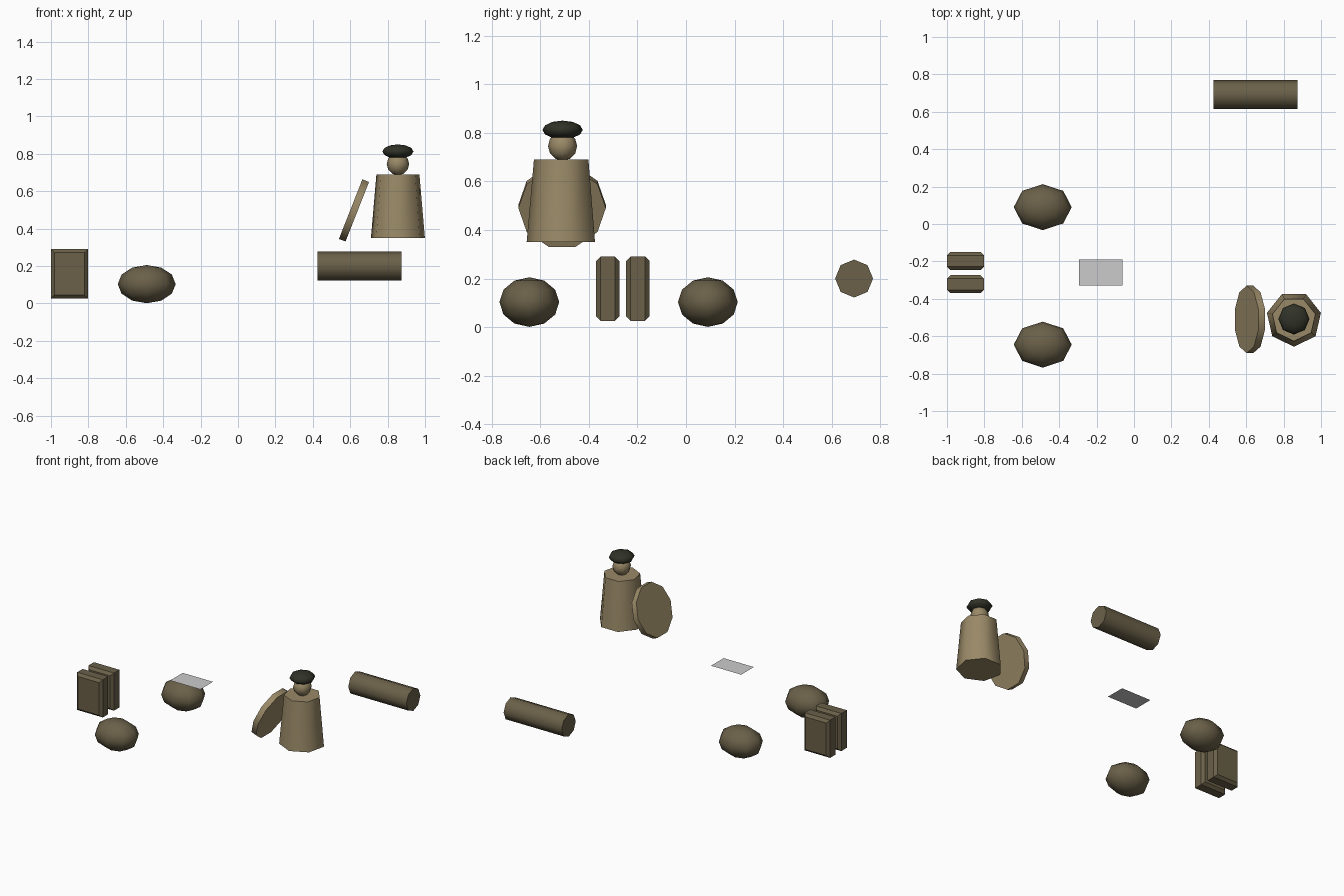
import bpy, bmesh
from math import sin, cos, pi, radians
from mathutils import Matrix

cube = bpy.data.objects.get("Cube")
if cube:
    bpy.data.objects.remove(cube, do_unlink=True)


def material(name, r, g, b):
    m = bpy.data.materials.new(name)
    m.use_nodes = True
    m.diffuse_color = (r, g, b, 1)
    m.node_tree.nodes["Principled BSDF"].inputs["Base Color"].default_value = (r, g, b, 1)
    return m


tan = material("tan cloth", 0.32, 0.25, 0.135)
drab = material("olive drab", 0.145, 0.118, 0.066)
dark = material("dark green", 0.030, 0.031, 0.020)
grey = material("light grey", 0.6, 0.6, 0.6)


def add(name, bm, mat, place, smooth=True):
    bmesh.ops.recalc_face_normals(bm, faces=bm.faces)
    mesh = bpy.data.meshes.new(name)
    bm.to_mesh(mesh)
    bm.free()
    mesh.materials.append(mat)
    ob = bpy.data.objects.new(name, mesh)
    bpy.context.collection.objects.link(ob)
    ob.matrix_world = place
    if smooth:
        bpy.ops.object.select_all(action="DESELECT")
        ob.select_set(True)
        bpy.context.view_layer.objects.active = ob
        bpy.ops.object.shade_smooth_by_angle(angle=radians(65))
    return ob


def loft(rings):
    """Closed solid through rings of points, with flat end caps."""
    bm = bmesh.new()
    loops = [[bm.verts.new(p) for p in ring] for ring in rings]
    n = len(loops[0])
    for a, b in zip(loops, loops[1:]):
        for i in range(n):
            j = (i + 1) % n
            bm.faces.new((a[i], a[j], b[j], b[i]))
    bm.faces.new(loops[0])
    bm.faces.new(loops[-1])
    return bm


def polygon(n, radius, z):
    """Ring of n points with its first corner towards -y."""
    return [(radius * sin(2 * pi * i / n), -radius * cos(2 * pi * i / n), z) for i in range(n)]


def ellipsoid(name, mat, centre, size):
    bm = bmesh.new()
    bmesh.ops.create_uvsphere(bm, u_segments=8, v_segments=6, radius=1)
    bmesh.ops.scale(bm, vec=size, verts=bm.verts)
    add(name, bm, mat, Matrix.Translation(centre))


# Figure: tapered body, head and cap
X, Y = 0.855, -0.508
add("body", loft([polygon(7, 0.148, 0.35), polygon(7, 0.118, 0.69)]), tan,
    Matrix.Translation((X, Y, 0)))
ellipsoid("head", tan, (X, Y, 0.745), (0.06, 0.06, 0.06))
ellipsoid("cap", dark, (X, Y, 0.812), (0.083, 0.083, 0.038))

# Leaning disc beside the figure
add("disc", loft([polygon(10, 0.18, -0.019), polygon(10, 0.18, 0.019)]), tan,
    Matrix.Translation((0.62, -0.51, 0.497)) @ Matrix.Rotation(radians(111.5), 4, "Y"))

# Bedroll lying along x
add("roll", loft([polygon(8, 0.078, -0.225), polygon(8, 0.078, 0.225)]), drab,
    Matrix.Translation((0.65, 0.692, 0.2)) @ Matrix.Rotation(pi / 2, 4, "Y"))

# Two sacks
for name, y in (("front_sack", -0.645), ("back_sack", 0.09)):
    ellipsoid(name, drab, (-0.488, y, 0.103), (0.155, 0.123, 0.102))


# Two flat packs with chamfered front and back rims
def rectangle(w, h, y):
    return [(-w, y, -h), (w, y, -h), (w, y, h), (-w, y, h)]


for name, y in (("front_pack", -0.322), ("back_pack", -0.198)):
    profile = ((-0.048, 0.018), (-0.030, 0), (0.030, 0), (0.048, 0.018))
    rings = [rectangle(0.099 - inset, 0.132 - inset, d) for d, inset in profile]
    add(name, loft(rings), drab, Matrix.Translation((-0.901, y, 0.158)), smooth=False)

# Thin floating sheet
bm = bmesh.new()
bm.faces.new([bm.verts.new((x, y, 0)) for x, y in
              ((-0.117, -0.07), (0.117, -0.07), (0.117, 0.07), (-0.117, 0.07))])
sheet = add("sheet", bm, grey, Matrix.Translation((-0.178, -0.26, 0.412)), smooth=False)
if sheet.data.polygons[0].normal.z < 0:
    sheet.data.flip_normals()
